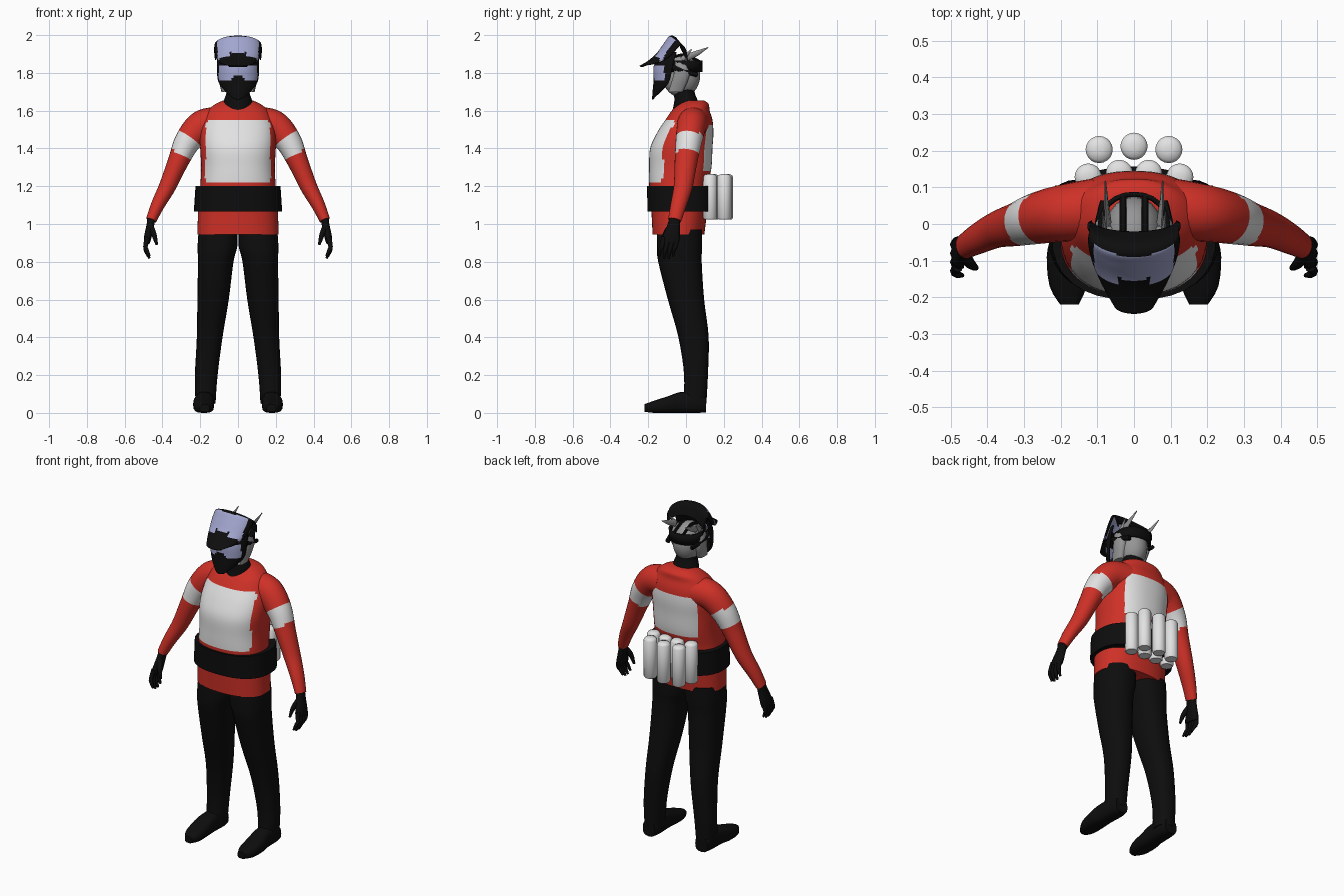
import bpy, bmesh, math
from mathutils import Vector

if "Cube" in bpy.data.objects:
    bpy.data.objects.remove(bpy.data.objects["Cube"])


def material(name, r, g, b):
    m = bpy.data.materials.new(name)
    m.use_nodes = True
    m.diffuse_color = (r, g, b, 1)
    bsdf = m.node_tree.nodes["Principled BSDF"]
    bsdf.inputs["Base Color"].default_value = (r, g, b, 1)
    bsdf.inputs["Roughness"].default_value = 0.8
    return m


RED = material("red cloth", 0.62, 0.03, 0.02)
WHITE = material("white", 0.76, 0.76, 0.76)
BLACK = material("black", 0.004, 0.004, 0.004)
LENS = material("lavender lens", 0.36, 0.38, 0.62)
GREY = material("grey shell", 0.3, 0.3, 0.3)


def finish(name, bm, mats, rule=None, thick=0, angle=50):
    bmesh.ops.recalc_face_normals(bm, faces=bm.faces)
    bm.normal_update()
    if rule:
        for f in bm.faces:
            f.material_index = int(rule(f.calc_center_median(), f.normal))
    me = bpy.data.meshes.new(name)
    bm.to_mesh(me)
    bm.free()
    ob = bpy.data.objects.new(name, me)
    bpy.context.collection.objects.link(ob)
    for m in mats:
        me.materials.append(m)
    bpy.ops.object.select_all(action="DESELECT")
    ob.select_set(True)
    bpy.context.view_layer.objects.active = ob
    bpy.ops.object.shade_smooth_by_angle(angle=math.radians(angle))
    if thick:
        mod = ob.modifiers.new("thickness", "SOLIDIFY")
        mod.thickness = thick
    return ob


def smooth_rows(rows, steps):
    """Catmull-Rom interpolation between key rows."""
    rows = [Vector(r) for r in rows]
    pts = [rows[0]] + rows + [rows[-1]]
    out = []
    for a, b, c, d in zip(pts, pts[1:], pts[2:], pts[3:]):
        for i in range(steps):
            t = i / steps
            out.append(0.5 * (2 * b + (c - a) * t + (2 * a - 5 * b + 4 * c - d) * t * t
                              + (3 * b - a - 3 * c + d) * t ** 3))
    return out + [rows[-1]]


def skin(bm, rings, closed):
    for r, s in zip(rings, rings[1:]):
        n = len(r)
        for i in range(n if closed else n - 1):
            j = (i + 1) % n
            bm.faces.new((r[i], r[j], s[j], s[i]))


def tube(name, rows, mats, axis=None, n=24, p=2.0, steps=3, rule=None, side=1, caps=True, thick=0):
    """Loft of rows (x, y, z, radius a, radius b); axis fixes the ring normal."""
    bm = bmesh.new()
    keys = smooth_rows([(side * r[0], *r[1:]) for r in rows], steps)
    mid = [Vector(k[:3]) for k in keys]
    rings = []
    for i, k in enumerate(keys):
        t = Vector(axis) if axis else (mid[min(i + 1, len(mid) - 1)] - mid[max(i - 1, 0)]).normalized()
        u = Vector((1, 0, 0)) if axis else Vector((0, 1, 0))
        u = (u - t * u.dot(t)).normalized()
        v = t.cross(u)
        ring = []
        for j in range(n):
            c, s = math.cos(math.tau * j / n), math.sin(math.tau * j / n)
            a = math.copysign(abs(c) ** (2 / p), c) * k[3]
            b = math.copysign(abs(s) ** (2 / p), s) * k[4]
            ring.append(bm.verts.new(mid[i] + u * a + v * b))
        rings.append(ring)
    skin(bm, rings, True)
    if caps:
        bm.faces.new(rings[0])
        bm.faces.new(rings[-1])
    return finish(name, bm, mats, rule, thick)


def shell(name, rows, mats, rule=None, n=24, steps=4):
    """Curved sheet of rows (y, z, half width, edge shift y, edge shift z)."""
    bm = bmesh.new()
    rings = []
    for y, z, w, dy, dz in smooth_rows(rows, steps):
        ring = []
        for j in range(n + 1):
            a = math.pi * (j / n - 0.5)
            k = 1 - math.cos(a)
            ring.append(bm.verts.new((w * math.sin(a), y + dy * k, z + dz * k)))
        rings.append(ring)
    skin(bm, rings, False)
    return finish(name, bm, mats, rule, 0.008)


UP = (0, 0, 1)

# Shirt with chest and back panels
def panels(c, nrm):
    front = c.y < -0.06 and abs(c.x) < 0.172 and 1.225 < c.z < 1.555
    back = c.y > 0.06 and abs(c.x) < 0.15 and 1.27 < c.z < 1.53
    return front or back

tube("shirt", [(0, -.04, .945, .215, .137), (0, -.035, 1.1, .21, .15), (0, -.04, 1.2, .2, .155),
               (0, -.03, 1.3, .195, .165), (0, -.025, 1.4, .2, .165), (0, -.005, 1.48, .2, .15),
               (0, .015, 1.55, .185, .125), (0, .025, 1.6, .16, .1), (0, .04, 1.635, .12, .08),
               (0, .04, 1.655, .075, .055)], [RED, WHITE], UP, 64, 2.3, 5, panels)
tube("neck", [(0, -.005, 1.59, .07, .07), (0, 0, 1.65, .075, .062), (0, -.01, 1.7, .06, .055),
              (0, -.015, 1.78, .06, .055)], [BLACK], UP)
tube("belt", [(0, -.025, 1.065, .234, .178), (0, -.025, 1.2, .225, .182)], [BLACK], UP, 32, 2.4, 1)

for side, label in ((1, "left"), (-1, "right")):
    # Sleeve with a white band, then the glove
    tube(label + "_sleeve", [(.1, .04, 1.535, .085, .085), (.19, .03, 1.52, .078, .082),
                             (.265, .015, 1.44, .07, .07), (.317, 0, 1.33, .06, .055),
                             (.373, -.015, 1.2, .05, .045), (.425, -.04, 1.1, .042, .036),
                             (.46, -.06, 1.02, .035, .028)], [RED, WHITE], None, 24, 2, 8,
         lambda c, nrm: -1.11 < abs(c.x) * .5 - c.z * .85 < -1.01, side)
    tube(label + "_palm", [(.457, -.058, 1.035, .028, .022), (.465, -.065, .99, .034, .02),
                           (.478, -.078, .93, .045, .02), (.482, -.082, .9, .042, .016)],
         [BLACK], None, 12, 2.4, 3, None, side)
    for i in range(4):
        y = -.046 - .024 * i
        drop = .012 * abs(i - 1.5)
        tube(f"{label}_finger_{i + 1}", [(.48, y, .93, .013, .014), (.49, y - .01, .88, .012, .012),
                                         (.484, y - .018, .845 + drop, .011, .011),
                                         (.468, y - .022, .812 + drop, .006, .006)],
             [BLACK], None, 8, 2, 2, None, side)
    tube(label + "_thumb", [(.462, -.085, .985, .016, .016), (.445, -.11, .945, .014, .014),
                            (.43, -.12, .89, .007, .007)], [BLACK], None, 8, 2, 3, None, side)

    # Trouser leg and shoe
    tube(label + "_trouser_leg", [(.106, -.033, .97, .102, .118), (.109, -.034, .88, .105, .12),
                                  (.118, -.032, .8, .094, .115), (.132, 0, .6, .083, .096),
                                  (.15, .04, .4, .068, .08), (.168, .053, .2, .06, .063),
                                  (.172, .046, .05, .053, .062)],
         [BLACK], UP, 24, 2.3, 4, None, side)
    tube(label + "_shoe", [(.175, .105, .045, .04, .042), (.175, .06, .055, .05, .055),
                           (.178, -.03, .055, .05, .055), (.182, -.09, .045, .056, .045),
                           (.18, -.17, .032, .05, .032), (.176, -.22, .026, .025, .02)],
         [BLACK], (0, 1, 0), 16, 2.8, 3, None, side)

    # Side fittings of the helmet
    tube(label + "_ear_pod", [(.075, -.035, 1.86, .022, .03), (.085, -.02, 1.8, .024, .045),
                              (.07, -.055, 1.7, .018, .04)], [GREY], UP, 10, 2.6, 2, None, side)
    tube(label + "_long_spike", [(.07, .0, 1.88, .02, .008), (.076, .06, 1.905, .014, .006),
                                 (.078, .118, 1.935, .002, .002)], [GREY], None, 6, 2, 1, None, side)
    tube(label + "_short_spike", [(.08, -.02, 1.87, .015, .008), (.086, .03, 1.925, .003, .002)],
         [GREY], None, 6, 2, 1, None, side)
    tube(label + "_strap", [(.085, -.11, 1.85, .014, .012), (.1, -.03, 1.815, .014, .01),
                            (.08, .06, 1.79, .014, .012)], [BLACK], None, 8, 2, 3, None, side)

# Head shell and rear band
bm = bmesh.new()
bmesh.ops.create_uvsphere(bm, u_segments=20, v_segments=14, radius=1)
bmesh.ops.scale(bm, vec=(.082, .1, .115), verts=bm.verts)
bmesh.ops.translate(bm, vec=(0, -.025, 1.785), verts=bm.verts)
finish("head_shell", bm, [GREY])
tube("head_band", [(0, -.02, 1.805, .1, .106), (0, -.015, 1.865, .1, .103)], [BLACK], UP,
     24, 2.2, 1, None, 1, False, .012)
for i, x in enumerate((-.03, .03)):
    tube(f"crown_strap_{i + 1}", [(x, -.06, 1.885, .01, .01), (x, .0, 1.895, .01, .01),
                                  (x, .08, 1.855, .01, .01)], [BLACK], (0, 1, 0), 6, 2, 2)

# Face mask with the lower lens
shell("face_mask", [(-.18, 1.66, .035, .02, .015), (-.177, 1.7, .078, .06, .015),
                    (-.172, 1.76, .106, .085, 0), (-.17, 1.84, .112, .1, 0),
                    (-.13, 1.91, .108, .08, 0)], [BLACK, LENS],
      lambda c, nrm: abs(c.x) < .102 and 1.765 + .02 * (abs(c.x) < .03) < c.z < 1.842, 28, 6)
# Peaked visor with the upper lens
shell("peaked_visor", [(-.245, 1.838, .055, .025, 0), (-.2, 1.865, .09, .045, -.015),
                       (-.155, 1.905, .115, .06, -.025), (-.115, 1.96, .125, .065, -.035),
                       (-.085, 1.996, .123, .06, -.045), (-.05, 1.985, .12, .05, -.06),
                       (-.02, 1.93, .115, .03, -.06)], [BLACK, LENS],
      lambda c, nrm: abs(c.x) < .108 and -.158 - .02 * (abs(c.x) > .04) + .6 * abs(c.x) ** 1.2
      < c.y < -.09 + 3 * c.x * c.x, 32, 6)

# Canisters in two rows behind the belt
rows = [(-.125, .128), (-.04, .138), (.04, .138), (.125, .128), (-.095, .203), (0, .212), (.095, .203)]
for i, (x, y) in enumerate(rows):
    r = .037
    tube(f"canister_{i + 1}", [(x, y, 1.025, r * .85, r * .85), (x, y, 1.033, r, r),
                               (x, y, 1.25, r, r), (x, y, 1.26, r * .8, r * .8),
                               (x, y, 1.265, r * .3, r * .3)], [WHITE], UP, 20, 2, 1)
